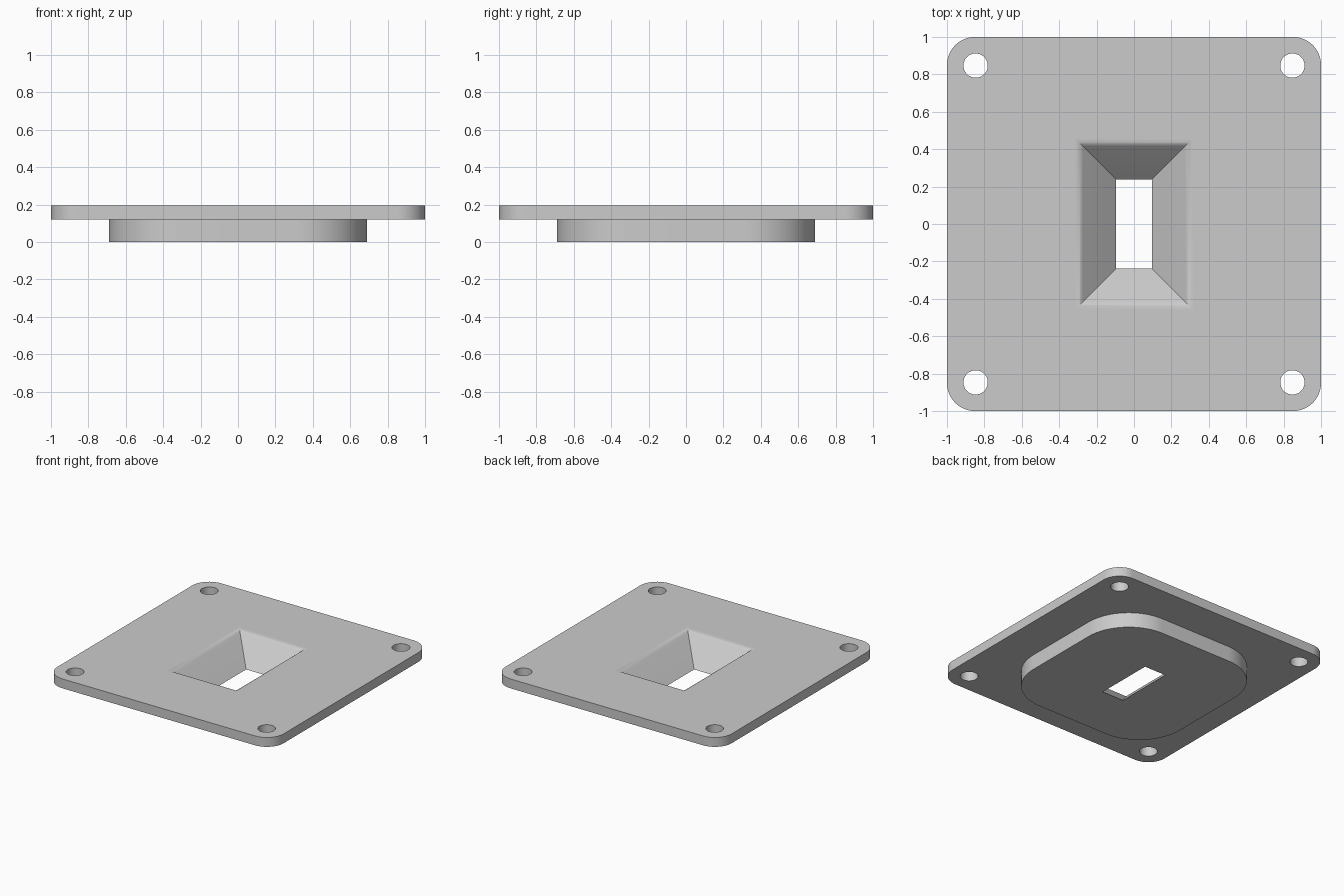
import bpy, bmesh
from math import sin, cos, radians, pi, tan

cube = bpy.data.objects.get("Cube")
if cube:
    bpy.data.objects.remove(cube, do_unlink=True)

TOP, STEP = 0.195, 0.12          # plate top and underside heights

grey = bpy.data.materials.new("light_grey")
grey.use_nodes = True
colour = (0.6, 0.6, 0.6, 1)
grey.diffuse_color = colour
grey.node_tree.nodes["Principled BSDF"].inputs["Base Color"].default_value = colour

bm = bmesh.new()


def rounded_square(half, radius, steps=16):
    points = []
    for corner, (sx, sy) in enumerate([(1, 1), (-1, 1), (-1, -1), (1, -1)]):
        for i in range(steps + 1):
            a = (corner + i / steps) * pi / 2
            points.append((sx * (half - radius) + radius * cos(a),
                           sy * (half - radius) + radius * sin(a)))
    return points


def circle(x, y, radius, steps=40):
    return [(x + radius * cos(2 * pi * i / steps), y + radius * sin(2 * pi * i / steps))
            for i in range(steps)]


def rectangle(x, y):
    return [(x, y), (-x, y), (-x, -y), (x, -y)]


def wall(sections):
    """Skin a stack of matching outlines; return the bottom and top rings."""
    rings = [[bm.verts.new((x, y, z)) for x, y in outline] for outline, z in sections]
    for low, high in zip(rings, rings[1:]):
        for i in range(len(low)):
            j = (i + 1) % len(low)
            bm.faces.new((low[i], low[j], high[j], high[i])).smooth = True
    return rings[0], rings[-1]


def cap(rings):
    """Fill the flat region between an outer ring and the rings inside it."""
    edges = [bm.edges.get((r[i - 1], r[i])) for r in rings for i in range(len(r))]
    bmesh.ops.triangle_fill(bm, edges=edges, use_beauty=True, normal=(0, 0, 1))
    for e in edges:
        e.smooth = False


# Square plate rim and the boss below it
plate_outline = rounded_square(1, 0.15)
plate_low, plate_high = wall([(plate_outline, STEP), (plate_outline, TOP)])
boss_outline = rounded_square(0.69, 0.38, 24)
boss_low, boss_high = wall([(boss_outline, 0), (boss_outline, STEP)])

# Four bolt holes
holes = []
for sx in (-1, 1):
    for sy in (-1, 1):
        outline = circle(0.847 * sx, 0.847 * sy, 0.065)
        holes.append(wall([(outline, STEP), (outline, TOP)]))

# Rectangular funnel with 45 degree walls and a rounded lip
slot_x, slot_y, lip = 0.095, 0.238, 0.025
lip_radius = lip / tan(radians(22.5))
profile = [(0, 0)]
for i in range(9):
    a = radians(45 * (1 - i / 8))
    profile.append((TOP + lip - lip_radius * sin(a), TOP - lip_radius * (1 - cos(a))))
funnel_low, funnel_high = wall([(rectangle(slot_x + d, slot_y + d), z) for d, z in profile])

# Flat faces: plate top, plate underside, boss underside
cap([plate_high, funnel_high] + [h[1] for h in holes])
cap([plate_low, boss_high] + [h[0] for h in holes])
cap([boss_low, funnel_low])

# Keep the mitred corners crisp
bmesh.ops.recalc_face_normals(bm, faces=bm.faces)
for e in bm.edges:
    if e.calc_face_angle(0) > radians(30):
        e.smooth = False
# Along the lip, the mitres fade out but stay split between sides
for f in bm.faces:
    if abs(f.normal.z) > 0.9999:
        f.smooth = False

mesh = bpy.data.meshes.new("funnel_flange")
bm.to_mesh(mesh)
bm.free()
mesh.materials.append(grey)
flange = bpy.data.objects.new("funnel_flange", mesh)
bpy.context.scene.collection.objects.link(flange)
